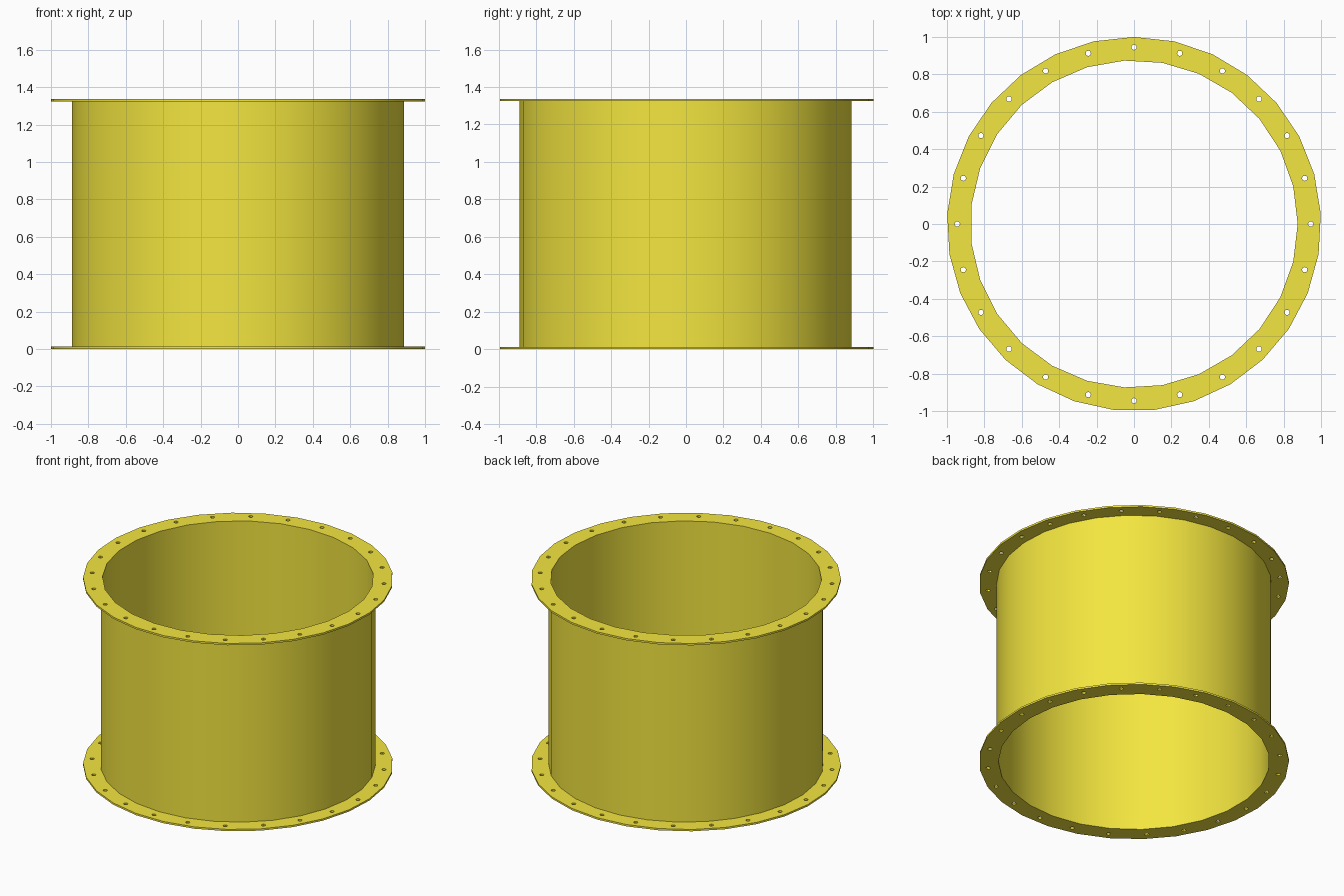
import bpy, bmesh
from math import pi, cos, sin

if "Cube" in bpy.data.objects:
    bpy.data.objects.remove(bpy.data.objects["Cube"])

H = 1.337      # total height
T = 0.013      # flange thickness
BORE = 0.875   # inner radius

paint = bpy.data.materials.new("yellow_paint")
paint.diffuse_color = (0.90, 0.79, 0.05, 1)
paint.use_nodes = True
paint.node_tree.nodes["Principled BSDF"].inputs["Base Color"].default_value = paint.diffuse_color


def ring(r, n, start=0.0, cx=0.0, cy=0.0):
    """Regular polygon as a list of points."""
    return [(cx + r * cos(start + 2 * pi * i / n),
             cy + r * sin(start + 2 * pi * i / n)) for i in range(n)]


def plate(name, loops, z0, z1):
    """Filled outline with holes, extruded from z0 to z1, as a mesh."""
    cu = bpy.data.curves.new(name + "_outline", 'CURVE')
    cu.dimensions = '2D'
    cu.fill_mode = 'BOTH'
    cu.extrude = (z1 - z0) / 2
    for pts in loops:
        sp = cu.splines.new('POLY')
        sp.points.add(len(pts) - 1)
        for p, (x, y) in zip(sp.points, pts):
            p.co = (x, y, 0, 1)
        sp.use_cyclic_u = True
    tmp = bpy.data.objects.new(name + "_outline", cu)
    bpy.context.collection.objects.link(tmp)
    dg = bpy.context.evaluated_depsgraph_get()
    me = bpy.data.meshes.new_from_object(tmp.evaluated_get(dg))
    bpy.data.objects.remove(tmp)

    bm = bmesh.new()
    bm.from_mesh(me)
    bmesh.ops.remove_doubles(bm, verts=bm.verts, dist=1e-5)
    bmesh.ops.recalc_face_normals(bm, faces=bm.faces)
    bmesh.ops.translate(bm, verts=bm.verts, vec=(0, 0, (z0 + z1) / 2))
    bm.to_mesh(me)
    bm.free()
    me.materials.clear()
    me.materials.append(paint)
    me.name = name
    ob = bpy.data.objects.new(name, me)
    bpy.context.collection.objects.link(ob)
    bpy.ops.object.select_all(action='DESELECT')
    ob.select_set(True)
    bpy.context.view_layer.objects.active = ob
    bpy.ops.object.shade_smooth_by_angle(angle=pi / 6)
    return ob


bore = ring(BORE, 27)

# Duct wall between the flanges
plate("duct_wall", [ring(0.888, 29, -pi / 2), bore], T, H - T)

# Two flanges with 24 bolt holes each
bolt_holes = [ring(0.014, 12, 0, x, y) for x, y in ring(0.945, 24)]
flange = [ring(1.0, 29, pi / 2), bore] + bolt_holes
plate("bottom_flange", flange, 0, T)
plate("top_flange", flange, H - T, H)
